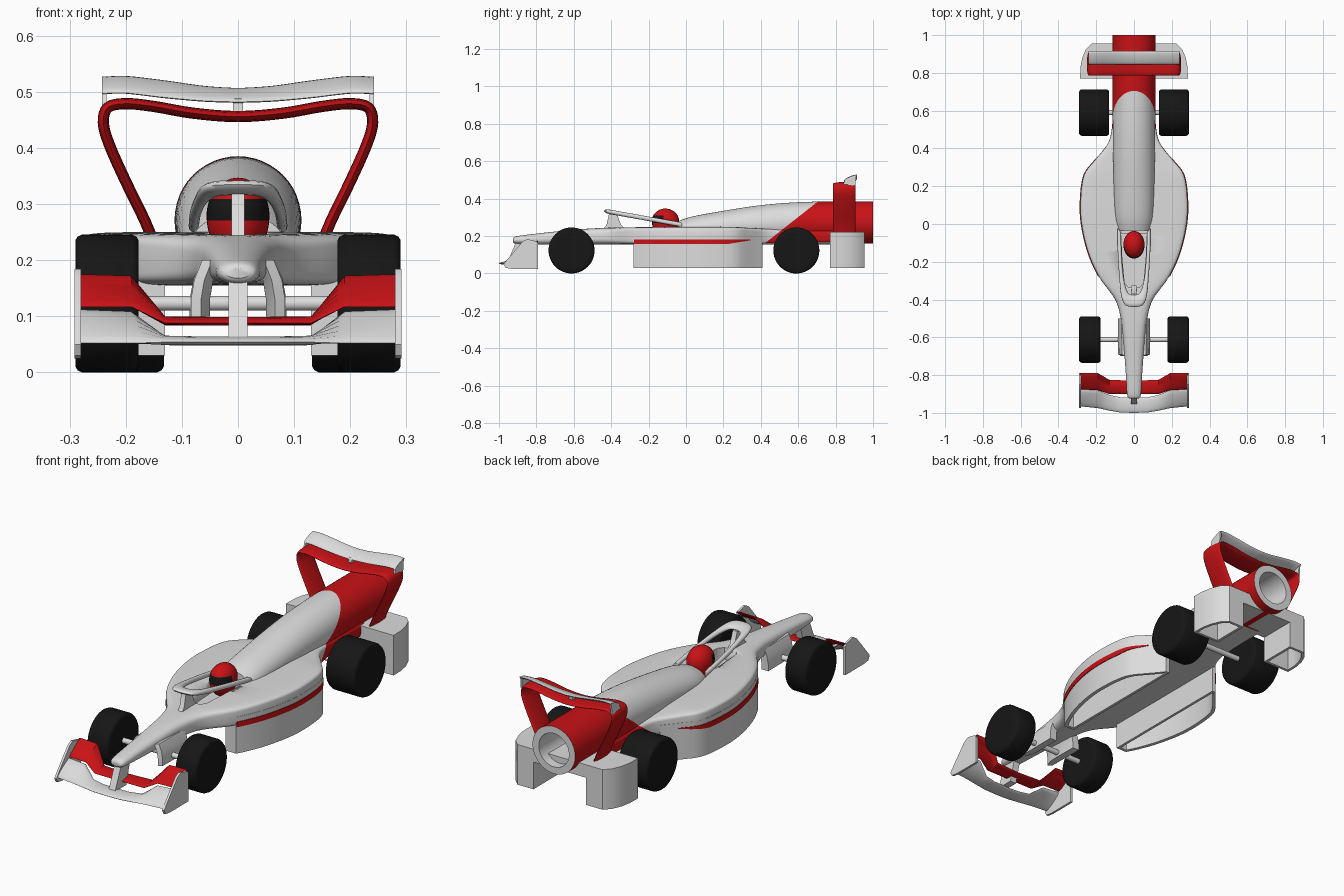
import bpy, bmesh, math
from mathutils import Vector

if "Cube" in bpy.data.objects:
    bpy.data.objects.remove(bpy.data.objects["Cube"])


def material(name, col):
    m = bpy.data.materials.new(name)
    m.diffuse_color = (*col, 1)
    m.use_nodes = True
    m.node_tree.nodes["Principled BSDF"].inputs["Base Color"].default_value = m.diffuse_color
    return m


WHITE = material("white", (0.72, 0.72, 0.72))
RED = material("red", (0.58, 0.006, 0.008))
BLACK = material("black", (0.008, 0.008, 0.008))


def finish(name, bm, mats, angle=35, rule=None, cut=None):
    if cut:
        bmesh.ops.bisect_plane(bm, geom=bm.verts[:] + bm.edges[:] + bm.faces[:],
                               plane_co=cut[0], plane_no=cut[1])
    bmesh.ops.recalc_face_normals(bm, faces=bm.faces[:])
    if rule:
        for f in bm.faces:
            f.material_index = rule(f)
    me = bpy.data.meshes.new(name)
    bm.to_mesh(me)
    bm.free()
    ob = bpy.data.objects.new(name, me)
    bpy.context.collection.objects.link(ob)
    for m in mats:
        me.materials.append(m)
    for o in bpy.context.selected_objects:
        o.select_set(False)
    ob.select_set(True)
    bpy.context.view_layer.objects.active = ob
    bpy.ops.object.shade_smooth_by_angle(angle=math.radians(angle))
    return ob


def loft(name, rings, mats, closed=False, **kw):
    """Skin a list of equal-length point rings."""
    bm = bmesh.new()
    vs = [[bm.verts.new(p) for p in r] for r in rings]
    n = len(vs[0])
    for i in range(len(vs) if closed else len(vs) - 1):
        a, b = vs[i], vs[(i + 1) % len(vs)]
        for j in range(n):
            k = (j + 1) % n
            bm.faces.new((a[j], a[k], b[k], b[j]))
    if not closed:
        bm.faces.new(vs[0])
        bm.faces.new(vs[-1])
    return finish(name, bm, mats, **kw)


def prism(name, poly, place, d0, d1, mat):
    """Extrude a flat outline; place(u, v, d) gives the 3D point."""
    return loft(name, [[place(u, v, d) for u, v in poly] for d in (d0, d1)], [mat])


def spline(pts, sub=5):
    out = []
    for i in range(len(pts) - 1):
        a, b, c, d = (pts[max(0, min(len(pts) - 1, k))] for k in (i - 1, i, i + 1, i + 2))
        for s in range(sub):
            t = s / sub
            out.append(tuple(0.5 * (2 * q + (r - p) * t + (2 * p - 5 * q + 4 * r - w) * t * t
                                    + (3 * q - p - 3 * r + w) * t ** 3)
                             for p, q, r, w in zip(a, b, c, d)))
    return out + [tuple(pts[-1])]


def section(y, w, z0, z1, e=2, n=48):
    pw = lambda v: math.copysign(abs(v) ** (2 / e), v)
    return [(w * pw(math.cos(2 * math.pi * i / n)), y,
             (z0 + z1) / 2 + (z1 - z0) / 2 * pw(math.sin(2 * math.pi * i / n))) for i in range(n)]


# slanted border between white front and red tail
CUT = (Vector((0, 0.42, 0.16)), Vector((0, 1, -1.27)).normalized())
behind = lambda p: (p - CUT[0]).dot(CUT[1]) > 0

# hull: nose, cockpit and side pods (y, half width, bottom, top, squareness)
hull = spline([(-0.925, 0.02, 0.168, 0.185, 2), (-0.905, 0.036, 0.158, 0.199, 2.2),
               (-0.8, 0.043, 0.155, 0.213, 2.5), (-0.7, 0.05, 0.155, 0.224, 2.6),
               (-0.6, 0.058, 0.155, 0.234, 2.8), (-0.5, 0.07, 0.155, 0.241, 3.2),
               (-0.4, 0.1, 0.155, 0.245, 4), (-0.28, 0.185, 0.155, 0.247, 7),
               (-0.15, 0.243, 0.155, 0.249, 9), (0, 0.278, 0.155, 0.25, 9),
               (0.13, 0.283, 0.155, 0.25, 9), (0.26, 0.264, 0.155, 0.249, 9),
               (0.34, 0.205, 0.155, 0.244, 9), (0.42, 0.142, 0.155, 0.24, 7),
               (0.5, 0.118, 0.155, 0.24, 5), (0.62, 0.113, 0.155, 0.24, 4),
               (0.8, 0.112, 0.155, 0.24, 4)])
body = loft("hull", [section(*s) for s in hull], [WHITE, RED], cut=CUT,
            rule=lambda f: int(behind(f.calc_center_median()) and f.normal.z > -0.7))

# cockpit opening
hole = [(0.05, -0.31), (0.062, -0.18), (0.068, -0.05), (-0.068, -0.05), (-0.062, -0.18),
        (-0.05, -0.31), (-0.03, -0.335), (0.03, -0.335)]
cutter = prism("cockpit_cutter", hole, lambda u, v, d: (u, v, d), 0.19, 0.35, WHITE)
cutter.hide_render = True
mod = body.modifiers.new("opening", 'BOOLEAN')
mod.operation, mod.object = 'DIFFERENCE', cutter
bpy.context.view_layer.objects.active = body
bpy.ops.object.modifier_apply(modifier=mod.name)
bpy.data.objects.remove(cutter)

# engine cover tube with an open bore at the back
cover = spline([(-0.035, 0.085, 0.165, 0.283), (0.04, 0.1, 0.162, 0.306), (0.2, 0.107, 0.16, 0.335),
                (0.4, 0.111, 0.159, 0.365), (0.6, 0.113, 0.159, 0.381), (0.8, 0.113, 0.159, 0.385),
                (1, 0.113, 0.159, 0.385)]) + [(1, 0.08, 0.192, 0.352), (0.55, 0.08, 0.192, 0.352)]


def cover_rule(f):
    c = f.calc_center_median()
    return int(behind(c) and math.hypot(c.x, c.z - 0.27) > 0.088 and abs(f.normal.y) < 0.9)


loft("engine_cover", [section(*s) for s in cover], [WHITE, RED], cut=CUT, rule=cover_rule)


# hollow skirts under the side pods and the tail
def hull_w(y):
    for a, b in zip(hull, hull[1:]):
        if a[0] <= y <= b[0]:
            return a[1] + (b[1] - a[1]) * (y - a[0]) / (b[0] - a[0]) + 0.001


def skirt(name, outer, inner, s, z0, z1):
    mk = lambda poly, z: [(s * x, y, z) for x, y in poly]
    loft(name, [mk(outer, z1), mk(outer, z0), mk(inner, z0), mk(inner, z1)], [WHITE], closed=True)


N = 24
ys = [-0.28 + 0.69 * i / N for i in range(N + 1)]
yi = [-0.265 + 0.66 * i / N for i in range(N + 1)]
pod_out = [(hull_w(y), y) for y in ys] + [(0.13, 0.41), (0.13, -0.28)]
pod_in = [(max(hull_w(y) - 0.018, 0.147), y) for y in yi] + [(0.143, 0.395), (0.143, -0.265)]
tail_out = [(0.285, 0.77), (0.284, 0.83), (0.274, 0.88), (0.255, 0.925), (0.225, 0.955), (0.14, 0.955), (0.14, 0.77)]
tail_in = [(0.272, 0.783), (0.271, 0.83), (0.261, 0.875), (0.243, 0.915), (0.218, 0.942), (0.153, 0.942), (0.153, 0.783)]
tail_plate = tail_out[:5] + [(-x, y) for x, y in reversed(tail_out[:5])]
prism("tail_plate", tail_plate, lambda u, v, d: (u, v, d), 0.16, 0.222, WHITE)

for s, side in ((1, "right"), (-1, "left")):
    skirt(side + "_pod_skirt", pod_out, pod_in, s, 0.03, 0.205)
    skirt(side + "_tail_skirt", tail_out, tail_in, s, 0.03, 0.18)

    # red pod stripe, tapering at the back
    rings = []
    for i in range(31):
        y = -0.279 + 0.625 * i / 30
        lo, x = 0.157 + max(0, (y - 0.22) / 0.13) * 0.021, hull_w(y)
        rings.append([(s * (x + a), y, z) for a, z in ((-0.002, lo), (0.003, lo), (0.003, 0.182), (-0.002, 0.182))])
    loft(side + "_pod_stripe", rings, [RED])

    # wheels
    for tag, yc, x0 in (("front", -0.612, 0.177), ("rear", 0.59, 0.132)):
        prof = [(x0, 0.09), (x0, 0.112), (x0 + 0.004, 0.119), (x0 + 0.012, 0.123),
                (0.278, 0.123), (0.286, 0.119), (0.29, 0.112), (0.29, 0.09)]
        loft(f"{side}_{tag}_wheel", [[(s * x, yc + r * math.cos(k * math.pi / 24), 0.123 + r * math.sin(k * math.pi / 24))
                                     for k in range(48)] for x, r in prof], [BLACK])

    # suspension fin below the nose
    loft(side + "_nose_fin", [[(s * (x + a), y, z) for x, y in
                               ((0.066, -0.7), (0.084, -0.69), (0.086, -0.5), (0.05, -0.5), (0.05, -0.66))]
                              for a, z in ((0, 0.1), (0, 0.13), (-0.006, 0.165), (-0.02, 0.2))], [WHITE])

    # front wing endplate
    prism(side + "_front_endplate", [(-0.965, 0.03), (-0.975, 0.05), (-0.955, 0.075), (-0.875, 0.17),
                                     (-0.85, 0.184), (-0.8, 0.172), (-0.79, 0.16), (-0.79, 0.025), (-0.93, 0.025)],
          lambda u, v, d: (s * d, u, v), 0.28, 0.291, WHITE)
    # rear flap end
    prism(side + "_flap_end", [(0.835, 0.465), (0.85, 0.5), (0.91, 0.527), (0.905, 0.47)],
          lambda u, v, d: (s * d, u, v), 0.234, 0.242, WHITE)

for tag, yc, hw in (("front", -0.612, 0.19), ("rear", 0.59, 0.15)):
    loft(tag + "_axle", [[(x, yc + 0.013 * math.cos(k * math.pi / 8), 0.123 + 0.013 * math.sin(k * math.pi / 8))
                          for k in range(16)] for x in (-hw, hw)], [WHITE])


# wings: stations are (x, lead y, lead z, trail y, trail z), mirrored across x
def wing(name, st, th, mat):
    st = [(-a[0], *a[1:]) for a in reversed(st) if a[0] > 0] + st
    rings = []
    for x, y0, z0, y1, z1 in st:
        c, d = Vector((0, (y0 + y1) / 2, (z0 + z1) / 2)), Vector((0, y1 - y0, z1 - z0)) / 2
        nrm = Vector((0, -d.z, d.y)).normalized() * th
        rings.append([c + d * math.cos(k * math.pi / 8) + nrm * math.sin(k * math.pi / 8) + Vector((x, 0, 0))
                      for k in range(16)])
    loft(name, rings, [mat])


wing("front_wing", [(0, -1, 0.054, -0.92, 0.058), (0.07, -0.998, 0.054, -0.918, 0.058), (0.13, -0.988, 0.054, -0.905, 0.06),
                    (0.19, -0.975, 0.052, -0.88, 0.108), (0.285, -0.965, 0.052, -0.875, 0.112)], 0.008, WHITE)
wing("front_flap", [(0, -0.9, 0.088, -0.83, 0.094), (0.13, -0.9, 0.088, -0.825, 0.096),
                    (0.19, -0.88, 0.117, -0.79, 0.172), (0.285, -0.875, 0.117, -0.79, 0.175)], 0.007, RED)
wing("rear_flap", spline([(0, 0.845, 0.482, 0.915, 0.505), (0.06, 0.845, 0.484, 0.915, 0.509),
                          (0.13, 0.845, 0.49, 0.915, 0.519), (0.2, 0.845, 0.498, 0.915, 0.527),
                          (0.242, 0.845, 0.497, 0.915, 0.525)]), 0.007, WHITE)
prism("front_wing_pylon", [(-0.955, 0.06), (-0.91, 0.165), (-0.84, 0.17), (-0.87, 0.06)],
      lambda u, v, d: (d, u, v), -0.017, 0.017, WHITE)
prism("rear_flap_pylon", [(0.845, 0.455), (0.85, 0.488), (0.875, 0.49), (0.87, 0.455)],
      lambda u, v, d: (d, u, v), -0.009, 0.009, WHITE)

# red rear wing hoop
half = [(0.14, 0.205), (0.165, 0.268), (0.2, 0.34), (0.229, 0.405), (0.24, 0.445), (0.232, 0.472),
        (0.2, 0.479), (0.15, 0.474), (0.08, 0.462)]
path = spline(half + [(0, 0.456)] + [(-x, z) for x, z in reversed(half)], 4)
rings = []
for i, (x, z) in enumerate(path):
    a, b = path[max(0, i - 1)], path[min(len(path) - 1, i + 1)]
    t = Vector((b[0] - a[0], b[1] - a[1])).normalized()
    rings.append([(x - t.y * 0.01 * math.sin(k * math.pi / 8), 0.846 + 0.061 * math.cos(k * math.pi / 8),
                   z + t.x * 0.01 * math.sin(k * math.pi / 8)) for k in range(16)])
loft("rear_wing_hoop", rings, [RED], angle=50)

# halo: sloping loop around the cockpit, with its front pylon
out = [(0.088, -0.02), (0.086, -0.15), (0.078, -0.28), (0.068, -0.38), (0.05, -0.425), (0.02, -0.438)]
inn = [(0.069, -0.045), (0.066, -0.15), (0.058, -0.26), (0.045, -0.33), (0.03, -0.365), (0.012, -0.375)]
both = lambda p: spline(p + [(-x, y) for x, y in reversed(p)], 3)
rings = []
for (ox, oy), (ix, iy) in zip(both(out), both(inn)):
    h = lambda y: 0.262 - 0.178 * (y + 0.03)
    mx, my = (ox + ix) / 2, (oy + iy) / 2
    rings.append([(mx + (ox - ix) / 2 * math.cos(k * math.pi / 6), my + (oy - iy) / 2 * math.cos(k * math.pi / 6),
                   h(my + (oy - iy) / 2 * math.cos(k * math.pi / 6)) + 0.012 * math.sin(k * math.pi / 6)) for k in range(12)])
loft("halo", rings, [WHITE], angle=60)
prism("halo_pylon", [(-0.445, 0.235), (-0.425, 0.26), (-0.41, 0.325), (-0.37, 0.32), (-0.35, 0.265), (-0.325, 0.235)],
      lambda u, v, d: (d, u, v), -0.012, 0.012, WHITE)

# helmet with black visor faces
bm = bmesh.new()
bmesh.ops.create_uvsphere(bm, u_segments=40, v_segments=28, radius=1)
for v in bm.verts:
    x, y, z = v.co
    v.co = (x * 0.056, -0.11 + y * 0.073, 0.28 + z * (0.067 if z > 0 else 0.085))


def visor(f):
    c = f.calc_center_median()
    return int(0.268 < c.z < 0.31 and c.y < -0.125)


finish("helmet", bm, [RED, BLACK], rule=visor)
